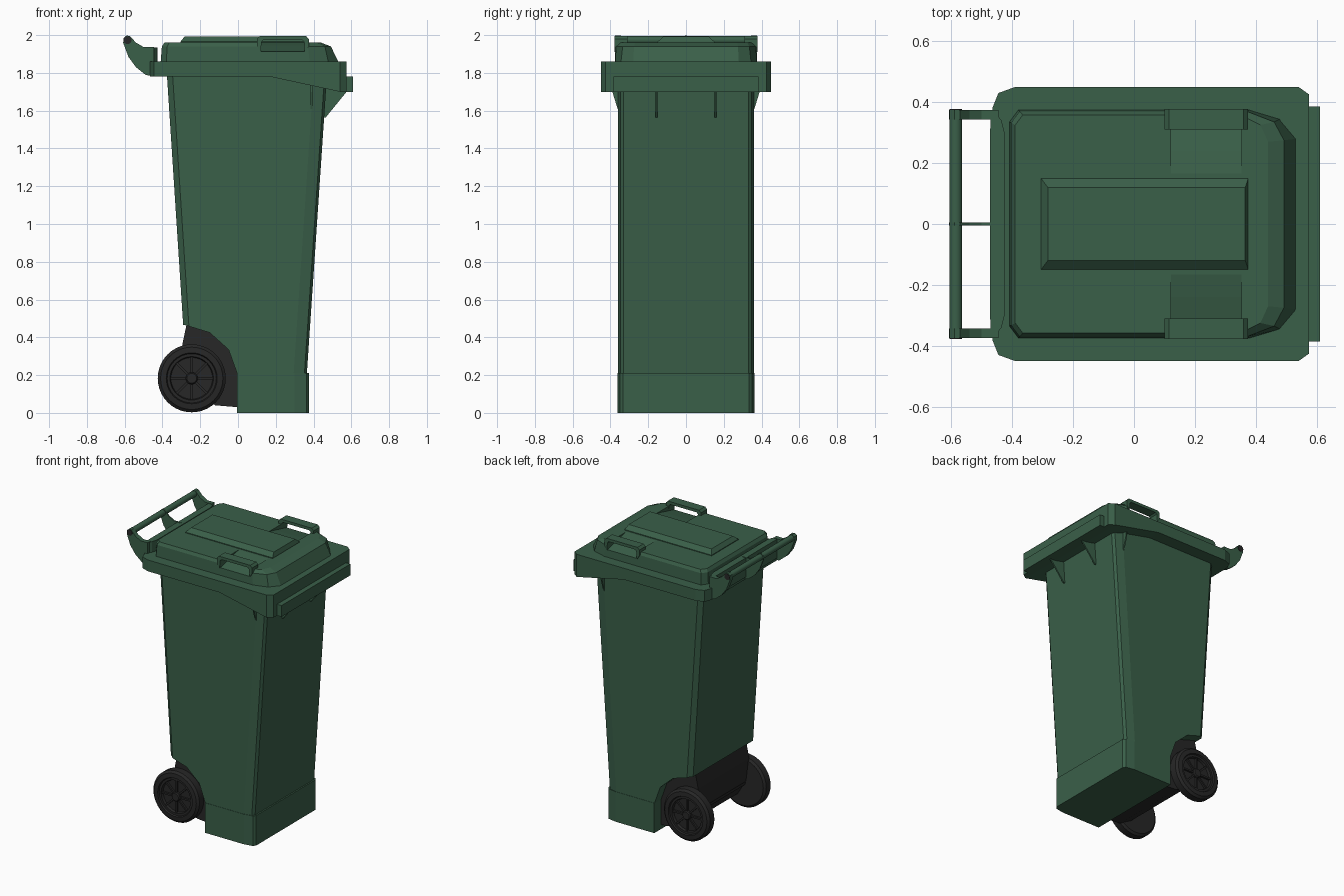
import bpy, bmesh, math
from mathutils import Matrix

if "Cube" in bpy.data.objects:
    bpy.data.objects.remove(bpy.data.objects["Cube"])


def material(name, rgb):
    m = bpy.data.materials.new(name)
    m.diffuse_color = (*rgb, 1)
    m.use_nodes = True
    m.node_tree.nodes["Principled BSDF"].inputs["Base Color"].default_value = m.diffuse_color
    return m


GREEN = material("green_plastic", (0.042, 0.115, 0.066))
DARK = material("dark_rubber", (0.02, 0.02, 0.02))


def finish(name, bm, mat, smooth=False):
    bmesh.ops.recalc_face_normals(bm, faces=bm.faces)
    me = bpy.data.meshes.new(name)
    bm.to_mesh(me)
    bm.free()
    me.materials.append(mat)
    if smooth:
        me.shade_smooth()
        me.set_sharp_from_angle(angle=math.radians(30))
    ob = bpy.data.objects.new(name, me)
    bpy.context.collection.objects.link(ob)
    return ob


def loft(name, halves, mat):
    """Stack of outlines symmetric in y; each half is a list of (x, y, z) with y > 0."""
    bm = bmesh.new()
    rings = []
    for half in halves:
        ring = half + [(x, -y, z) for x, y, z in reversed(half)]
        rings.append([bm.verts.new(p) for p in ring])
    n = len(rings[0])
    for a, b in zip(rings, rings[1:]):
        for i in range(n):
            j = (i + 1) % n
            bm.faces.new((a[i], a[j], b[j], b[i]))
    for r in (rings[0], rings[-1]):
        for i in range(n // 2 - 1):
            bm.faces.new((r[i], r[i + 1], r[n - 2 - i], r[n - 1 - i]))
    return finish(name, bm, mat)


def at(z, pts):
    return [(x, y, z) for x, y in pts]


def prism(name, pts, lo, hi, mat, axis="y"):
    """Extrude an (x, z) profile along y, or a (y, z) profile along x."""
    bm = bmesh.new()
    put = (lambda p, t: (p[0], t, p[1])) if axis == "y" else (lambda p, t: (t, *p))
    a = [bm.verts.new(put(p, lo)) for p in pts]
    b = [bm.verts.new(put(p, hi)) for p in pts]
    bm.faces.new(a)
    bm.faces.new(b)
    for i in range(len(pts)):
        j = (i + 1) % len(pts)
        bm.faces.new((a[i], a[j], b[j], b[i]))
    return finish(name, bm, mat)


def box(name, x, y, z, mat):
    return prism(name, [(x[0], z[0]), (x[1], z[0]), (x[1], z[1]), (x[0], z[1])], *y, mat)


def lathe(name, profile, cx, cz, mat, n=40):
    """Revolve (radius, y) points about a line parallel to y."""
    bm = bmesh.new()
    rings = [[bm.verts.new((cx + r * math.cos(2 * math.pi * i / n), y,
                            cz + r * math.sin(2 * math.pi * i / n))) for i in range(n)]
             for r, y in profile]
    for a, b in zip(rings, rings[1:]):
        for i in range(n):
            j = (i + 1) % n
            bm.faces.new((a[i], a[j], b[j], b[i]))
    bm.faces.new(rings[0])
    bm.faces.new(rings[-1])
    return finish(name, bm, mat, smooth=True)


def cut(ob, cutter):
    m = ob.modifiers.new("cut", "BOOLEAN")
    m.operation, m.solver, m.object = "DIFFERENCE", "EXACT", cutter
    cutter.hide_render = True
    cutter.hide_set(True)


# tapered body with the wheel recess cut out
def body_ring(z, x0, x1, w=0.36):
    return at(z, [(x0, w - 0.025), (x0 + 0.03, w), (x1 - 0.07, w),
                  (x1 - 0.013, w - 0.012), (x1, w - 0.03)])


body = loft("body", [body_ring(0.2, -0.273, 0.364), body_ring(1.8, -0.377, 0.472)], GREEN)
cut(body, prism("wheel_recess_cutter",
                [(-0.5, 0.455), (-0.28, 0.465), (-0.15, 0.425), (-0.05, 0.335), (-0.005, 0.21),
                 (-0.005, 0.1), (-0.5, 0.1)], -0.5, 0.5, GREEN))
base_half = [(-0.005, 0.362), (0.30, 0.362), (0.362, 0.35), (0.375, 0.333)]
loft("base", [at(0, base_half), at(0.212, base_half)], GREEN)

# rim skirt, deeper toward the front edge
rim = [(-0.465, 0.38), (-0.445, 0.43), (-0.39, 0.45), (0.17, 0.45), (0.54, 0.45), (0.575, 0.425)]
loft("rim", [[(x, y, 1.78 - 0.08 * min(1, max(0, (x - 0.17) / 0.37))) for x, y in rim],
             at(1.86, rim)], GREEN)
box("front_lip", (0.56, 0.61), (-0.385, 0.385), (1.70, 1.78), GREEN)

# gussets under the rim
for s in (-1, 1):
    prism("front_gusset", [(0.44, 1.72), (0.44, 1.56), (0.465, 1.565), (0.575, 1.70), (0.575, 1.72)],
          s * 0.157 - 0.005, s * 0.157 + 0.005, GREEN)
    prism("side_gusset", [(s * 0.35, 1.75), (s * 0.35, 1.60), (s * 0.362, 1.61),
                          (s * 0.39, 1.70), (s * 0.39, 1.75)], 0.385, 0.395, GREEN, "x")

# lid with two finger scoops
lid = loft("lid", [
    at(1.85, [(-0.41, 0.335), (-0.38, 0.375), (0.38, 0.375), (0.48, 0.345), (0.535, 0.28)]),
    at(1.94, [(-0.403, 0.332), (-0.375, 0.37), (0.37, 0.37), (0.46, 0.335), (0.492, 0.275)]),
    at(1.96, [(-0.39, 0.325), (-0.365, 0.358), (0.35, 0.358), (0.415, 0.325), (0.44, 0.27)])], GREEN)
bridge = [(0.10, 1.94), (0.10, 1.98), (0.115, 1.995), (0.36, 1.995), (0.375, 1.98), (0.375, 1.94),
          (0.355, 1.91), (0.35, 1.965), (0.34, 1.975), (0.135, 1.975), (0.125, 1.965), (0.12, 1.91)]
for s in (-1, 1):
    scoop = [(0.15, 1.963), (0.24, 1.945), (0.42, 1.90), (0.42, 2.05), (0.15, 2.05)]
    cut(lid, prism("scoop_cutter", [(s * y, z) for y, z in scoop], 0.122, 0.353, GREEN, "x"))
    prism("lid_grip", bridge, *sorted((s * 0.31, s * 0.378)), GREEN)

# raised centre panel on the lid
loft("lid_panel", [at(1.95, [(-0.305, 0.15), (0.375, 0.15)]),
                   at(1.965, [(-0.305, 0.15), (0.375, 0.15)]),
                   at(1.992, [(-0.283, 0.12), (0.365, 0.12)])], GREEN)

# rear push handle: wall, curved arms, middle rib, bar
wall = [(-0.472, 0.31), (-0.47, 0.372), (-0.455, 0.365), (-0.435, 0.34), (-0.425, 0.30)]
loft("handle_wall", [at(1.80, wall), at(1.935, wall)], GREEN)
arm = [(-0.445, 1.78), (-0.49, 1.79), (-0.54, 1.83), (-0.58, 1.885), (-0.608, 1.96), (-0.605, 1.985),
       (-0.59, 1.998), (-0.572, 1.995), (-0.54, 1.96), (-0.50, 1.937), (-0.445, 1.938)]
for s in (-1, 1):
    prism("handle_arm", arm, *sorted((s * 0.343, s * 0.375)), GREEN)
    lathe("bar_end", [(0.021, s * 0.36), (0.021, s * 0.378)], -0.585, 1.973, DARK, 16)
prism("handle_rib", arm, -0.005, 0.005, GREEN)
lathe("handle_bar", [(0.021, -0.35), (0.021, 0.35)], -0.585, 1.973, GREEN, 16)

# axle housing between the wheels
prism("axle_housing", [(-0.272, 0.47), (-0.295, 0.36), (-0.275, 0.2), (-0.21, 0.09), (-0.12, 0.04),
                       (0.0, 0.03), (0.0, 0.215), (-0.048, 0.338), (-0.15, 0.43)], -0.285, 0.285, DARK)

# wheels with recessed spoked hubs
CX, CZ = -0.245, 0.183
tyre = [(0.12, 0.278), (0.165, 0.278), (0.18, 0.29), (0.18, 0.338), (0.165, 0.352), (0.135, 0.355),
        (0.13, 0.345), (0.115, 0.345), (0.11, 0.328), (0.03, 0.328)]
for s in (-1, 1):
    lathe("wheel", [(r, s * y) for r, y in tyre], CX, CZ, DARK)
    lathe("wheel_hub", [(0.032, s * 0.32), (0.032, s * 0.345), (0.026, s * 0.352)], CX, CZ, DARK, 20)
    for k in range(8):
        spoke = box("wheel_spoke", (0.025, 0.113), sorted((s * 0.32, s * 0.342)), (-0.006, 0.006), DARK)
        spoke.data.transform(Matrix.Translation((CX, 0, CZ)) @ Matrix.Rotation(k * math.pi / 4, 4, "Y"))
lathe("axle", [(0.025, -0.33), (0.025, 0.33)], CX, CZ, DARK, 16)
